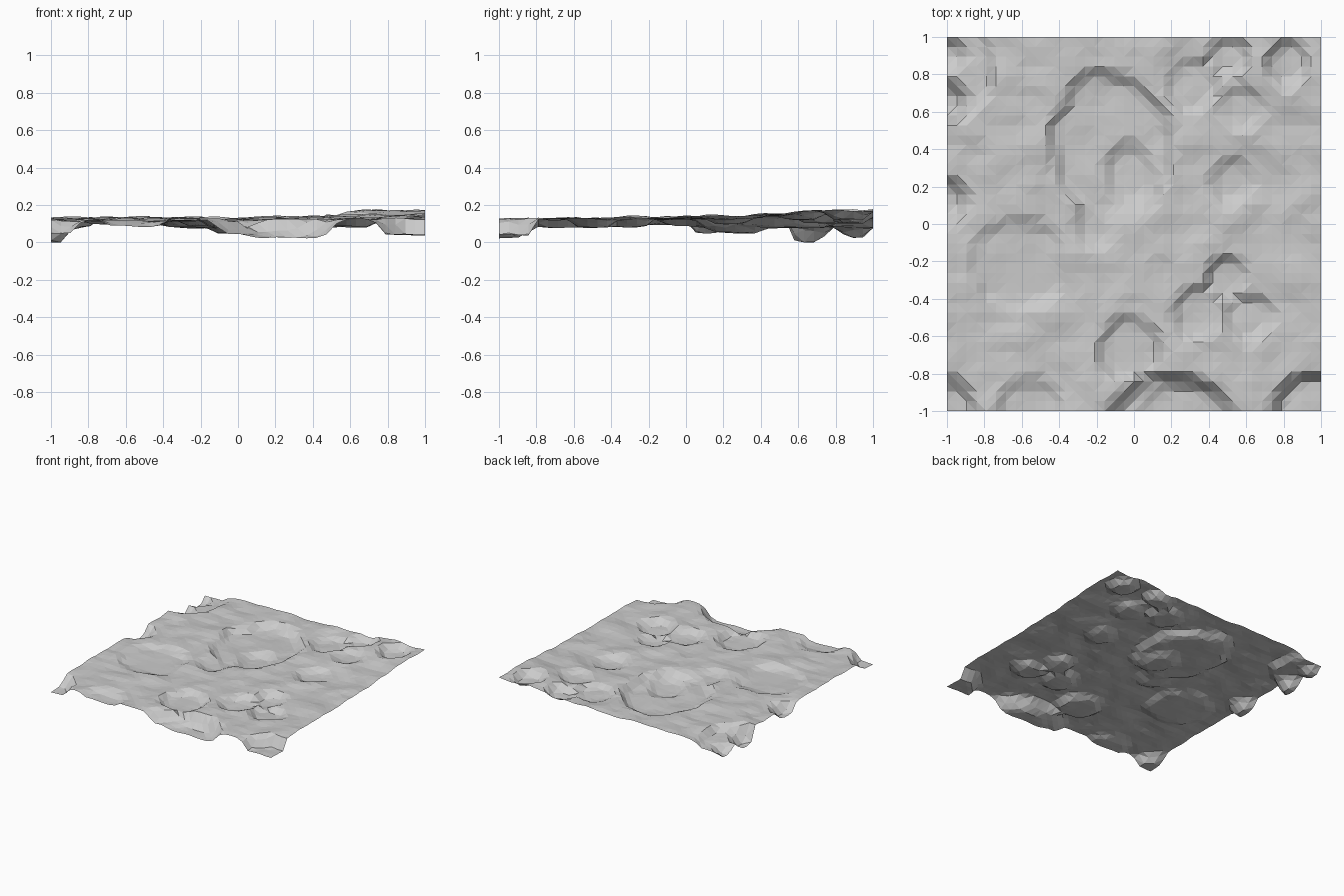
import bpy, bmesh
from mathutils import Vector, noise

CELLS = 38

# pits: centre x, centre y, radius x, radius y, floor height
PITS = [
    (-0.95, 0.85, 0.22, 0.34, 0.085),   # sunken back left corner
    (-0.12, 0.42, 0.34, 0.42, 0.085),   # large central crater
    (-0.20, 0.02, 0.14, 0.18, 0.096),   # its southern tail
    (-0.03, 0.27, 0.15, 0.19, 0.056),   # inner pit
    (0.31, 0.74, 0.16, 0.17, 0.105),
    (0.50, 0.90, 0.13, 0.13, 0.110),
    (0.57, 0.62, 0.14, 0.15, 0.125),
    (0.82, 0.86, 0.14, 0.15, 0.125),
    (0.53, 0.22, 0.14, 0.15, 0.105),
    (-1.00, 0.90, 0.13, 0.10, 0.030),
    (-1.00, 0.65, 0.14, 0.13, 0.002),
    (-1.00, 0.12, 0.13, 0.14, 0.055),
    (-0.62, -0.22, 0.28, 0.27, 0.102),
    (-0.02, -0.67, 0.19, 0.20, 0.083),
    (0.33, -0.48, 0.16, 0.17, 0.085),
    (0.61, -0.50, 0.16, 0.15, 0.088),
    (0.49, -0.29, 0.13, 0.14, 0.085),
    (0.20, -1.02, 0.37, 0.23, 0.050),
    (0.25, -1.02, 0.24, 0.19, 0.030),
    (1.00, -1.02, 0.30, 0.25, 0.045),
    (-1.00, -1.00, 0.18, 0.20, 0.055),
    (-0.56, -1.00, 0.20, 0.20, 0.090),
]


def smooth(t):
    t = max(0.0, min(1.0, t))
    return t * t * (3 - 2 * t)


def height(x, y):
    # gently rolling plain, rising to the back right
    z = 0.129 + 0.010 * x * smooth(x + 0.5) + 0.007 * y
    z += 0.033 * smooth((x - 0.2) / 0.5) * smooth((y - 0.2) / 0.6)
    rough = 0.012 * noise.noise(Vector((x * 3.1, y * 3.7, 4.2)))
    rough += 0.014 * noise.noise(Vector((x * 7.3, y * 8.1, 1.7)))
    z += rough
    # steep-walled, flat-floored pits with wobbling rims
    for cx, cy, rx, ry, floor in PITS:
        d = (((x - cx) / rx) ** 2 + ((y - cy) / ry) ** 2) ** 0.5
        d += 0.12 * noise.noise(Vector((x * 6, y * 6, 9.0)))
        t = smooth((1 - d) * min(rx, ry) / 0.07)
        z += (min(floor + rough * 0.6, z) - z) * t
    return z


# cratered ground sheet
bm = bmesh.new()
bmesh.ops.create_grid(bm, x_segments=CELLS, y_segments=CELLS, size=1.0)
for v in bm.verts:
    v.co.z = height(v.co.x, v.co.y)
low = min(v.co.z for v in bm.verts)
for v in bm.verts:
    v.co.z -= low
bmesh.ops.triangulate(bm, faces=bm.faces[:])
mesh = bpy.data.meshes.new("cratered_ground")
bm.to_mesh(mesh)
bm.free()
ground = bpy.data.objects.new("cratered_ground", mesh)
bpy.context.collection.objects.link(ground)
